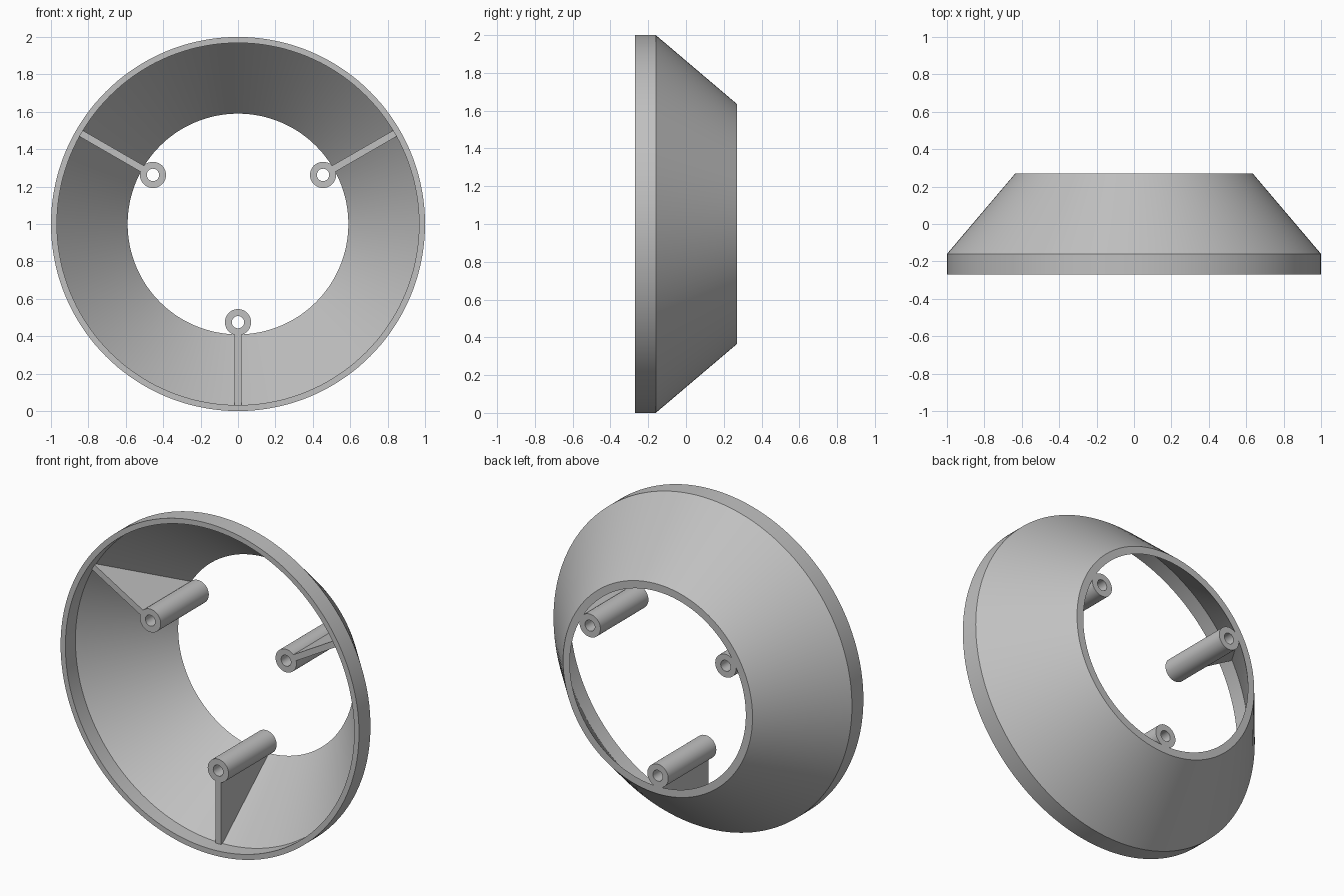
import bpy
import bmesh
import math
from mathutils import Matrix, Vector

cube = bpy.data.objects.get("Cube")
if cube:
    bpy.data.objects.remove(cube, do_unlink=True)

grey = bpy.data.materials.new("plain grey")
grey.use_nodes = True
colour = (0.53, 0.53, 0.53, 1)
grey.diffuse_color = colour
grey.node_tree.nodes["Principled BSDF"].inputs["Base Color"].default_value = colour

AXIS = Vector((0, 0, 1))      # centre of the ring
FRONT, BACK = -0.27, 0.27
POST_FRONT = -0.19
POST_DISTANCE = 0.525


def finish(name, bm):
    bmesh.ops.recalc_face_normals(bm, faces=bm.faces)
    mesh = bpy.data.meshes.new(name)
    bm.to_mesh(mesh)
    bm.free()
    mesh.materials.append(grey)
    obj = bpy.data.objects.new(name, mesh)
    bpy.context.collection.objects.link(obj)
    bpy.ops.object.select_all(action='DESELECT')
    obj.select_set(True)
    bpy.context.view_layer.objects.active = obj
    bpy.ops.object.shade_smooth_by_angle(angle=math.radians(25))
    return obj


def lathe(name, profile, centre, segments):
    """Turn a closed (radius, y) profile around the y direction."""
    bm = bmesh.new()
    rings = []
    for i in range(segments):
        a = math.tau * i / segments
        rings.append([bm.verts.new(centre + Vector((r * math.cos(a), y, r * math.sin(a))))
                      for r, y in profile])
    n = len(profile)
    for i in range(segments):
        p, q = rings[i], rings[(i + 1) % segments]
        for j in range(n):
            k = (j + 1) % n
            bm.faces.new((p[j], p[k], q[k], q[j]))
    return finish(name, bm)


def rib(name, outline, thickness, angle):
    """Extrude a (radius, y) outline into a thin radial plate."""
    bm = bmesh.new()
    face = bm.faces.new([bm.verts.new((r, y, -thickness / 2)) for r, y in outline])
    out = bmesh.ops.extrude_face_region(bm, geom=[face])
    moved = [v for v in out["geom"] if isinstance(v, bmesh.types.BMVert)]
    bmesh.ops.translate(bm, verts=moved, vec=(0, 0, thickness))
    turn = Matrix.Translation(AXIS) @ Matrix.Rotation(-angle, 4, 'Y')
    bmesh.ops.transform(bm, matrix=turn, verts=bm.verts)
    return finish(name, bm)


# Hollow cone with a straight lip at the front
lathe("conical_shell",
      [(1, FRONT), (1, -0.16), (0.635, BACK), (0.59, BACK), (0.968, -0.174), (0.968, FRONT)],
      AXIS, 144)

# Three hollow posts, each joined to the shell by a triangular rib
for label, degrees in (("left", 30), ("right", 150), ("bottom", 270)):
    angle = math.radians(degrees)
    centre = AXIS + POST_DISTANCE * Vector((math.cos(angle), 0, math.sin(angle)))
    lathe(label + "_post",
          [(0.07, POST_FRONT), (0.07, BACK), (0.033, BACK), (0.033, POST_FRONT)],
          centre, 40)
    rib(label + "_rib",
        [(0.585, POST_FRONT), (0.975, POST_FRONT), (0.975, -0.165), (0.6, 0.265), (0.585, 0.265)],
        0.037, angle)
